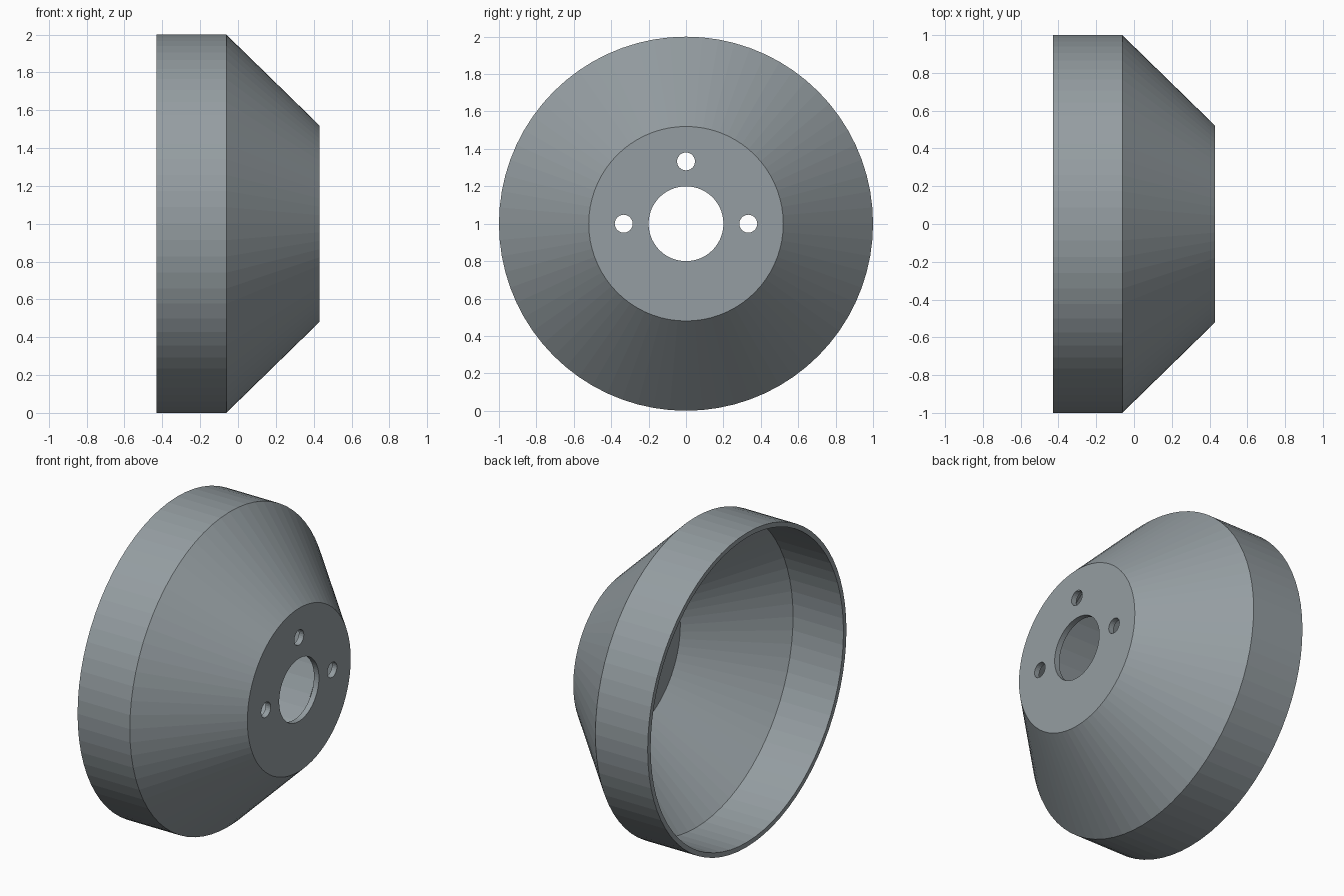
import bpy, bmesh
from math import pi, sin, cos

if "Cube" in bpy.data.objects:
    bpy.data.objects.remove(bpy.data.objects["Cube"])

SIDES = 72
AXIS_Z = 1.0
WALL = 0.035
FRONT = 0.43

# Dark blue-grey metal
metal = bpy.data.materials.new("dark_metal")
metal.diffuse_color = (0.30, 0.34, 0.36, 1.0)
metal.use_nodes = True
metal.node_tree.nodes["Principled BSDF"].inputs["Base Color"].default_value = metal.diffuse_color

# Closed wall section as (x, radius): outer skin, then inner skin
profile = [
    (-FRONT, 1.0), (-0.062, 1.0), (FRONT, 0.52), (FRONT, 0.2),
    (FRONT - WALL, 0.2), (FRONT - WALL, 0.507),
    (-0.075, 0.97), (-FRONT, 0.97),
]


def lathe(name, section, sides, y=0.0, z=AXIS_Z):
    """Revolve a closed section around a line parallel to x."""
    bm = bmesh.new()
    rings = []
    for i in range(sides):
        a = 2 * pi * i / sides
        rings.append([bm.verts.new((x, y + r * cos(a), z + r * sin(a)))
                      for x, r in section])
    n = len(section)
    for i in range(sides):
        a, b = rings[i], rings[(i + 1) % sides]
        for j in range(n):
            k = (j + 1) % n
            bm.faces.new((a[j], a[k], b[k], b[j]))
    bmesh.ops.recalc_face_normals(bm, faces=bm.faces)
    mesh = bpy.data.meshes.new(name)
    bm.to_mesh(mesh)
    bm.free()
    mesh.materials.append(metal)
    obj = bpy.data.objects.new(name, mesh)
    bpy.context.collection.objects.link(obj)
    return obj


# Hollow cup with cone, end plate and centre bore
cup = lathe("flared_cup", profile, SIDES)

# Four bolt holes through the end plate
for i in range(4):
    a = i * pi / 2
    bpy.ops.mesh.primitive_cylinder_add(
        vertices=24, radius=0.048, depth=0.2, rotation=(0, pi / 2, 0),
        location=(FRONT, 0.333 * cos(a), AXIS_Z + 0.333 * sin(a)))
    cutter = bpy.context.object
    cutter.name = f"bolt_hole_cutter_{i + 1}"
    cutter.data.materials.append(metal)
    cutter.hide_render = True
    cutter.display_type = 'WIRE'
    mod = cup.modifiers.new(f"bolt_hole_{i + 1}", 'BOOLEAN')
    mod.operation = 'DIFFERENCE'
    mod.solver = 'EXACT'
    mod.object = cutter
